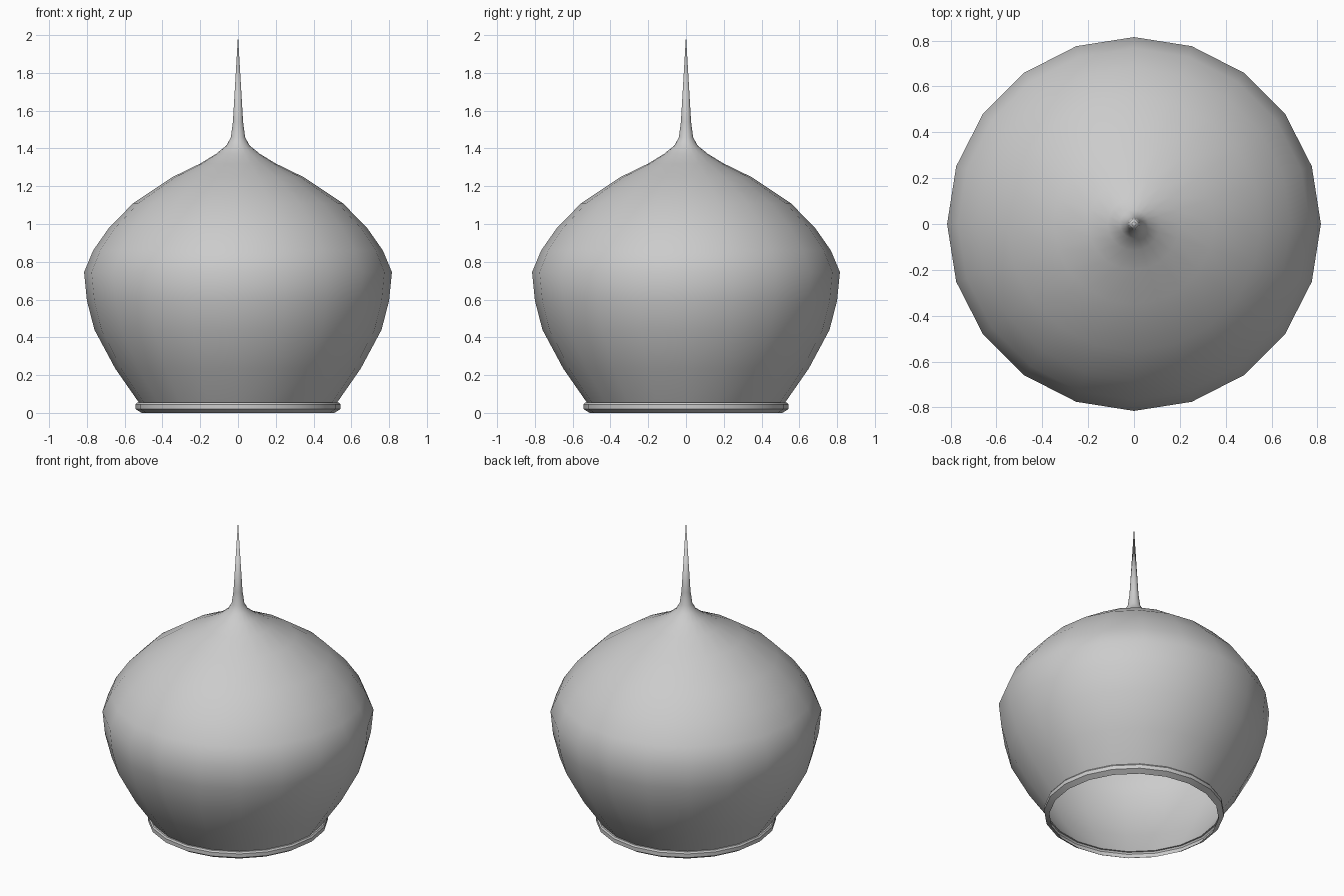
import bpy, bmesh, math

if "Cube" in bpy.data.objects:
    bpy.data.objects.remove(bpy.data.objects["Cube"])

SIDES = 20


def lathe(name, profile, angle):
    """Revolve an (r, z) profile, listed bottom to top, around the z axis."""
    bm = bmesh.new()
    rings = []
    for r, z in profile:
        if r == 0:
            rings.append([bm.verts.new((0, 0, z))] * SIDES)
        else:
            rings.append([bm.verts.new((r * math.cos(2 * math.pi * i / SIDES),
                                        r * math.sin(2 * math.pi * i / SIDES), z))
                          for i in range(SIDES)])
    for a, b in zip(rings, rings[1:]):
        for i in range(SIDES):
            j = (i + 1) % SIDES
            quad = [a[i], a[j], b[j], b[i]]
            bm.faces.new(list(dict.fromkeys(quad)))
    mesh = bpy.data.meshes.new(name)
    bm.to_mesh(mesh)
    bm.free()
    obj = bpy.data.objects.new(name, mesh)
    bpy.context.collection.objects.link(obj)
    bpy.ops.object.select_all(action='DESELECT')
    obj.select_set(True)
    bpy.context.view_layer.objects.active = obj
    bpy.ops.object.shade_smooth_by_angle(angle=math.radians(angle))
    return obj


# Open-bottomed onion dome drawn up into a thin spire
lathe("onion_dome", [
    (0.525, 0.055), (0.65, 0.235), (0.76, 0.44), (0.80, 0.595), (0.815, 0.745),
    (0.767, 0.86), (0.683, 0.98), (0.555, 1.11), (0.35, 1.247), (0.20, 1.32),
    (0.115, 1.372), (0.062, 1.415), (0.038, 1.458), (0.027, 1.54), (0, 2.0)], 60)

# Bevelled rim around the open base
lathe("base_rim", [
    (0.51, 0.0), (0.542, 0.02), (0.542, 0.045), (0.535, 0.055), (0.525, 0.055)], 30)
